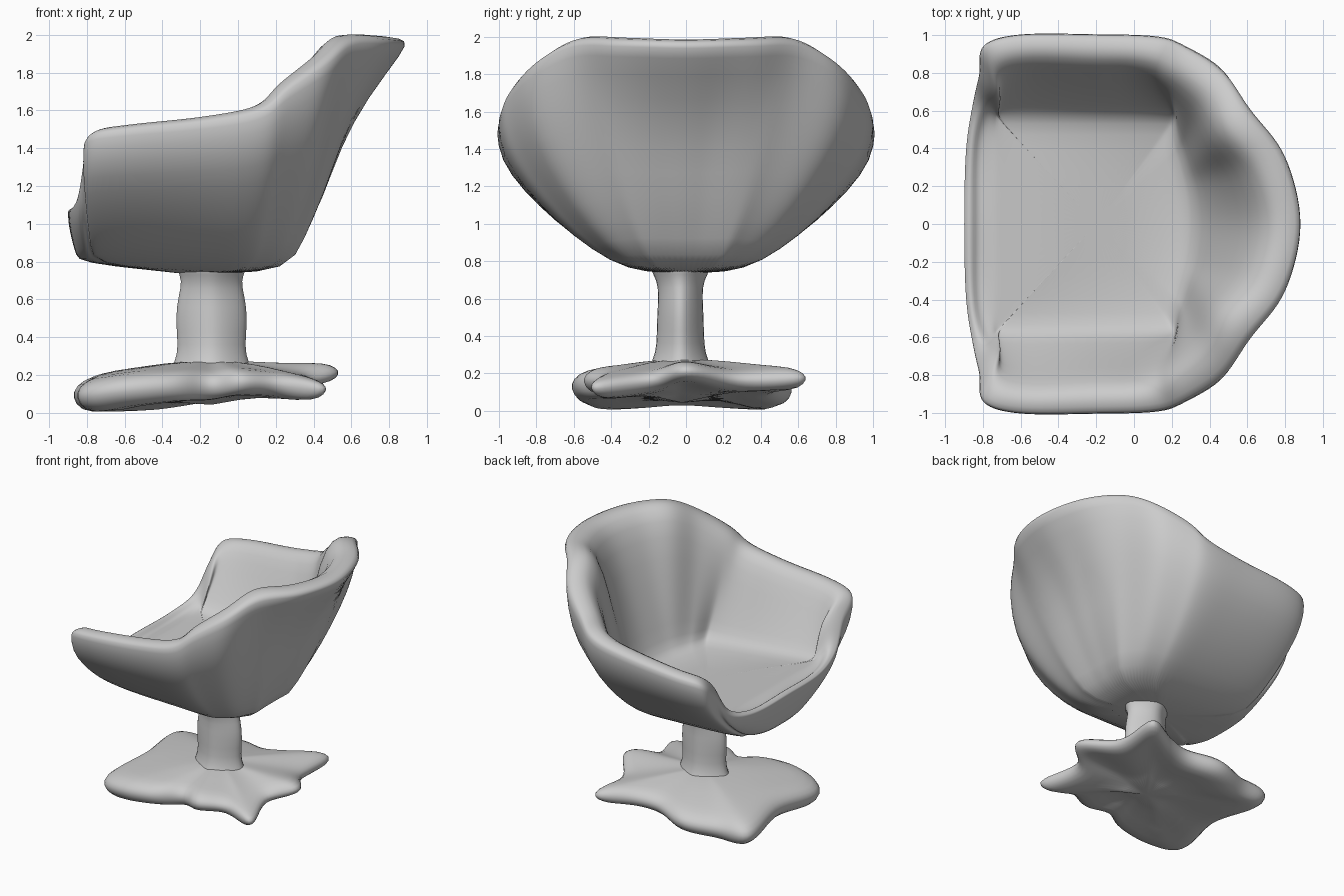
import bpy
from mathutils import Vector as V

if "Cube" in bpy.data.objects:
    bpy.data.objects.remove(bpy.data.objects["Cube"])

grey = bpy.data.materials.new("soft_grey")
grey.use_nodes = True
colour = (0.6, 0.6, 0.6, 1)
grey.diffuse_color = colour
grey.node_tree.nodes["Principled BSDF"].inputs["Base Color"].default_value = colour


def clamp(v, lo=0, hi=1):
    return max(lo, min(hi, v))


def smooth_loop(points, steps=4):
    """Closed curve passing through every point."""
    pts, out = [V(p) for p in points], []
    n = len(pts)
    for i in range(n):
        a, b, c, d = (pts[(i + k) % n] for k in (-1, 0, 1, 2))
        for s in range(steps):
            t = s / steps
            out.append(0.5 * (2 * b + (c - a) * t + (2 * a - 5 * b + 4 * c - d) * t**2
                              + (3 * b - a - 3 * c + d) * t**3))
    return out


def loft(name, rings, start, end):
    """Skin through equal rings, closed by a fan at both ends."""
    n = len(rings[0])
    verts = [p for ring in rings for p in ring] + [V(start), V(end)]
    faces = []
    for r in range(len(rings) - 1):
        for i in range(n):
            j = (i + 1) % n
            faces.append((r * n + i, r * n + j, r * n + n + j, r * n + n + i))
    last = (len(rings) - 1) * n
    for i in range(n):
        j = (i + 1) % n
        faces.append((j, i, len(verts) - 2))
        faces.append((last + i, last + j, len(verts) - 1))
    mesh = bpy.data.meshes.new(name)
    mesh.from_pydata(verts, [], faces)
    mesh.materials.append(grey)
    obj = bpy.data.objects.new(name, mesh)
    bpy.context.collection.objects.link(obj)
    bpy.context.view_layer.objects.active = obj
    bpy.ops.object.select_all(action="DESELECT")
    obj.select_set(True)
    bpy.ops.object.mode_set(mode="EDIT")
    bpy.ops.mesh.select_all(action="SELECT")
    bpy.ops.mesh.normals_make_consistent(inside=False)
    bpy.ops.object.mode_set(mode="OBJECT")
    obj.modifiers.new("soften", "SUBSURF").levels = 1
    bpy.ops.object.shade_smooth()
    return obj


# Rim of the bucket seat: back centre, wing, arm, front lip
half = [(.92, 0, 1.99), (.83, .37, 2), (.63, .62, 2), (.48, .82, 1.89),
        (.27, .95, 1.75), (.12, 1, 1.63), (-.2, 1.01, 1.57), (-.6, 1.01, 1.53),
        (-.8, .95, 1.49), (-.82, .8, 1.36), (-.85, .66, 1.16), (-.89, .4, 1.09),
        (-.9, 0, 1.09)]
rim = smooth_loop(half + [(x, -y, z) for x, y, z in half[-2:0:-1]])


def outer_ring(side, back, height):
    ring = []
    for p in rim:
        foot = V((min(.27, p.x * (.4 if p.x > 0 else .93)), p.y * .31,
                  .75 - .05 * min(p.x, 0)))
        w = clamp((p.x - .45) / .45)
        q = foot.lerp(p, side + (back - side) * w)
        q.z = foot.z + (p.z - foot.z) * height
        ring.append(q)
    return ring


def rim_ring(inset, drop):
    ring = []
    for p in rim:
        k = inset * (1 + .5 * clamp(p.x / .7)) * (.35 + .65 * clamp((p.z - 1.1) / .3))
        flat = V((p.x + .15, p.y, 0)).normalized() * k
        ring.append(V((p.x - flat.x, p.y - flat.y, p.z - drop)))
    return ring


def inner_ring(spread, height):
    ring = []
    for p, top in zip(rim, rim_ring(.19, .04)):
        x = clamp(p.x * .9, -.72, .31 * (1 - .3 * p.y**2))
        y = clamp(p.y * (.8 - .32 * clamp(p.x / .4)), -.56, .56)
        edge = V((x, y, 1 - .09 * x))
        q = edge.lerp(top, spread)
        q.z = edge.z + (top.z - edge.z) * height
        ring.append(q)
    return ring


def seat_ring(scale, drop):
    return [V((-.2 + (p.x + .2) * scale, p.y * scale, p.z - drop)) for p in inner_ring(0, 0)]


shell = [outer_ring(*s) for s in ((0, 0, 0), (.28, .1, .13), (.55, .28, .31),
                                  (.8, .42, .53), (.97, .64, .74), (1, .94, .94))]
shell += [rim_ring(.015, .02), rim_ring(.07, 0), rim_ring(.14, .01)]
shell += [inner_ring(*s) for s in ((.93, .85), (.6, .5), (.25, .18), (.06, .03))]
shell += [seat_ring(.88, .01), seat_ring(.5, .02)]
loft("bucket_seat", shell, (-.25, 0, .73), (-.2, 0, 1))

# Pedestal column: radius along x, radius along y, height
circle = smooth_loop([(1, 0, 0), (0, 1, 0), (-1, 0, 0), (0, -1, 0)])
column = [[V((-.14 + c.x * rx, -.03 + c.y * ry, z)) for c in circle]
          for rx, ry, z in ((.24, .2, .2), (.2, .15, .27), (.18, .13, .35), (.2, .13, .5),
                            (.18, .12, .62), (.16, .13, .7), (.19, .17, .76), (.2, .18, .82))]
loft("pedestal_column", column, (-.14, -.03, .2), (-.14, -.03, .82))

# Splayed foot: lobed outline with tip heights
outline = smooth_loop([
    (.54, 0, .22), (.38, -.18, .17), (.47, -.5, .13), (.22, -.46, .16),
    (.02, -.55, .17), (-.15, -.48, .15), (-.35, -.59, .15), (-.64, -.6, .13),
    (-.85, -.45, .1), (-.8, -.03, .13), (-.87, .43, .1), (-.62, .49, .1),
    (-.35, .57, .12), (-.1, .49, .15), (.1, .53, .17), (.36, .64, .18), (.36, .28, .17)])
hub = V((-.14, -.02, 0))


def foot_ring(scale, lift, level=None, pull=0):
    ring = []
    for p in outline:
        q = hub.lerp(p, scale)
        z = p.z + lift * (.85 - .35 * p.x)
        q.z = clamp(z if level is None else z + (level - z) * pull, 0, 1)
        ring.append(q)
    return ring


foot = [foot_ring(.4, -.06, .09, .6), foot_ring(.8, -.1), foot_ring(.95, -.08),
        foot_ring(1.01, -.02), foot_ring(.99, .03), foot_ring(.88, .075),
        foot_ring(.65, .08, .25, .5), foot_ring(.35, .08, .27, .9)]
loft("splayed_foot", foot, (-.14, -.02, .04), (-.14, -.02, .28))
